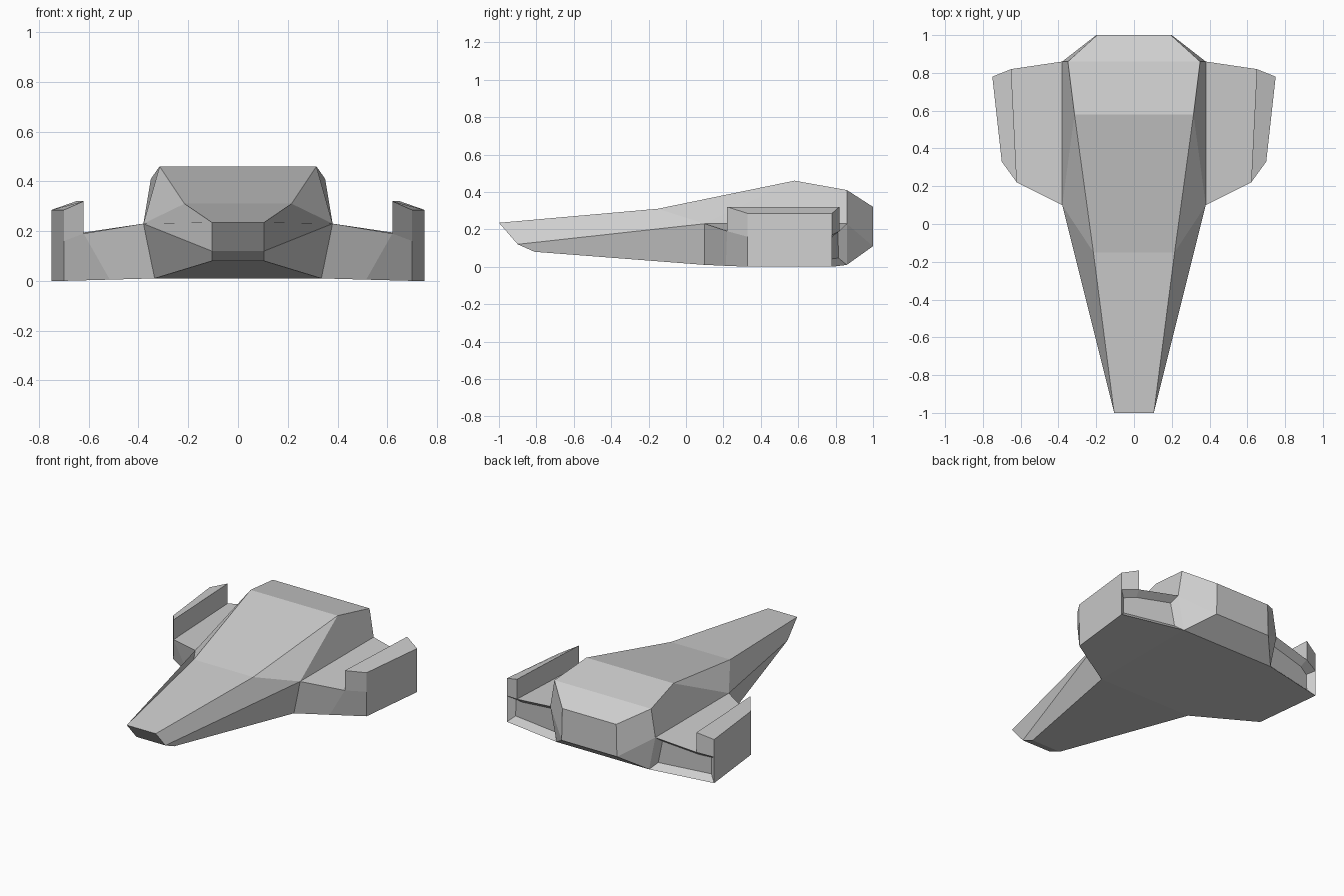
import bpy
import bmesh

cube = bpy.data.objects.get("Cube")
if cube:
    bpy.data.objects.remove(cube, do_unlink=True)

grey = bpy.data.materials.new("plain_grey")
grey.use_nodes = True
COLOUR = (0.62, 0.62, 0.62, 1)
grey.diffuse_color = COLOUR
bsdf = next(n for n in grey.node_tree.nodes if n.type == "BSDF_PRINCIPLED")
bsdf.inputs["Base Color"].default_value = COLOUR


def finish(name, bm):
    """Turn a bmesh into a flat shaded grey object."""
    bmesh.ops.recalc_face_normals(bm, faces=bm.faces)
    mesh = bpy.data.meshes.new(name)
    bm.to_mesh(mesh)
    bm.free()
    mesh.materials.append(grey)
    obj = bpy.data.objects.new(name, mesh)
    bpy.context.collection.objects.link(obj)
    return obj


# Corner points on the left: roof, chine, keel and tail
chine_front, chine_back = (0.38, 0.10, 0.23), (0.38, 0.86, 0.23)
keel_front, keel_back = (0.335, 0.10, 0.01), (0.335, 0.86, 0.01)
hull_points = {
    "nose_top": (0.105, -1.0, 0.235),
    "roof_front": (0.215, -0.15, 0.31),
    "roof_peak": (0.315, 0.58, 0.46),
    "roof_back": (0.35, 0.86, 0.41),
    "tail_top": (0.195, 1.0, 0.32),
    "tail_low": (0.20, 1.0, 0.11),
    "keel_back": keel_back,
    "keel_front": keel_front,
    "nose_low": (0.105, -0.81, 0.08),
    "nose_mid": (0.105, -0.90, 0.12),
}
outline = list(hull_points)
hull_points.update(chine_front=chine_front, chine_back=chine_back)
hull_sides = [
    "nose_top roof_front chine_front nose_mid",
    "roof_front roof_peak chine_front",
    "roof_peak roof_back chine_back chine_front",
    "roof_back tail_top tail_low chine_back",
    "chine_back tail_low keel_back",
    "chine_front chine_back keel_back keel_front",
    "nose_mid chine_front keel_front nose_low",
]

# Hull: panels on both sides, joined by strips across the outline
bm = bmesh.new()
sides = []
for s in (1, -1):
    side = {k: bm.verts.new((s * x, y, z)) for k, (x, y, z) in hull_points.items()}
    sides.append(side)
    for names in hull_sides:
        bm.faces.new([side[n] for n in names.split()])
left, right = sides
for a, b in zip(outline, outline[1:] + outline[:1]):
    bm.faces.new((left[a], left[b], right[b], right[a]))
finish("hull", bm)

# Wing with upright end fin
wing_points = {
    "root_front": chine_front,
    "root_back": chine_back,
    "root_low_front": keel_front,
    "root_low_back": keel_back,
    "fin_front": (0.62, 0.22, 0.19),
    "fin_back": (0.65, 0.82, 0.19),
    "fin_top_front": (0.62, 0.22, 0.32),
    "fin_top_back": (0.65, 0.82, 0.32),
    "tip_top_front": (0.70, 0.33, 0.285),
    "tip_top_back": (0.75, 0.78, 0.285),
    "tip_mid_front": (0.70, 0.33, 0.16),
    "tip_mid_back": (0.75, 0.78, 0.17),
    "tip_low_front": (0.70, 0.33, 0),
    "tip_low_back": (0.75, 0.78, 0),
    "low_front": (0.515, 0.213, 0.005),
}
wing_faces = [
    "root_front fin_front fin_back root_back",
    "fin_front fin_top_front fin_top_back fin_back",
    "fin_top_front tip_top_front tip_top_back fin_top_back",
    "fin_front fin_top_front tip_top_front tip_mid_front",
    "root_front fin_front low_front root_low_front",
    "fin_front tip_mid_front tip_low_front low_front",
    "tip_low_front tip_mid_front tip_top_front tip_top_back tip_mid_back tip_low_back",
    "fin_back fin_top_back tip_top_back tip_mid_back",
    "root_low_front low_front tip_low_front tip_low_back root_low_back",
    "root_front root_back root_low_back root_low_front",
]
bm = bmesh.new()
v = {k: bm.verts.new(p) for k, p in wing_points.items()}
for names in wing_faces:
    bm.faces.new([v[n] for n in names.split()])
rear = bm.faces.new([v[n] for n in
                     "root_back fin_back tip_mid_back tip_low_back root_low_back".split()])
bmesh.ops.recalc_face_normals(bm, faces=bm.faces)

# Sunken panel in the trailing edge
bmesh.ops.inset_individual(bm, faces=[rear], thickness=0.035, depth=-0.04,
                           use_even_offset=True)
wings = finish("wings", bm)
mirror = wings.modifiers.new("both_sides", "MIRROR")
mirror.use_axis[0] = True
mirror.use_mirror_merge = False
